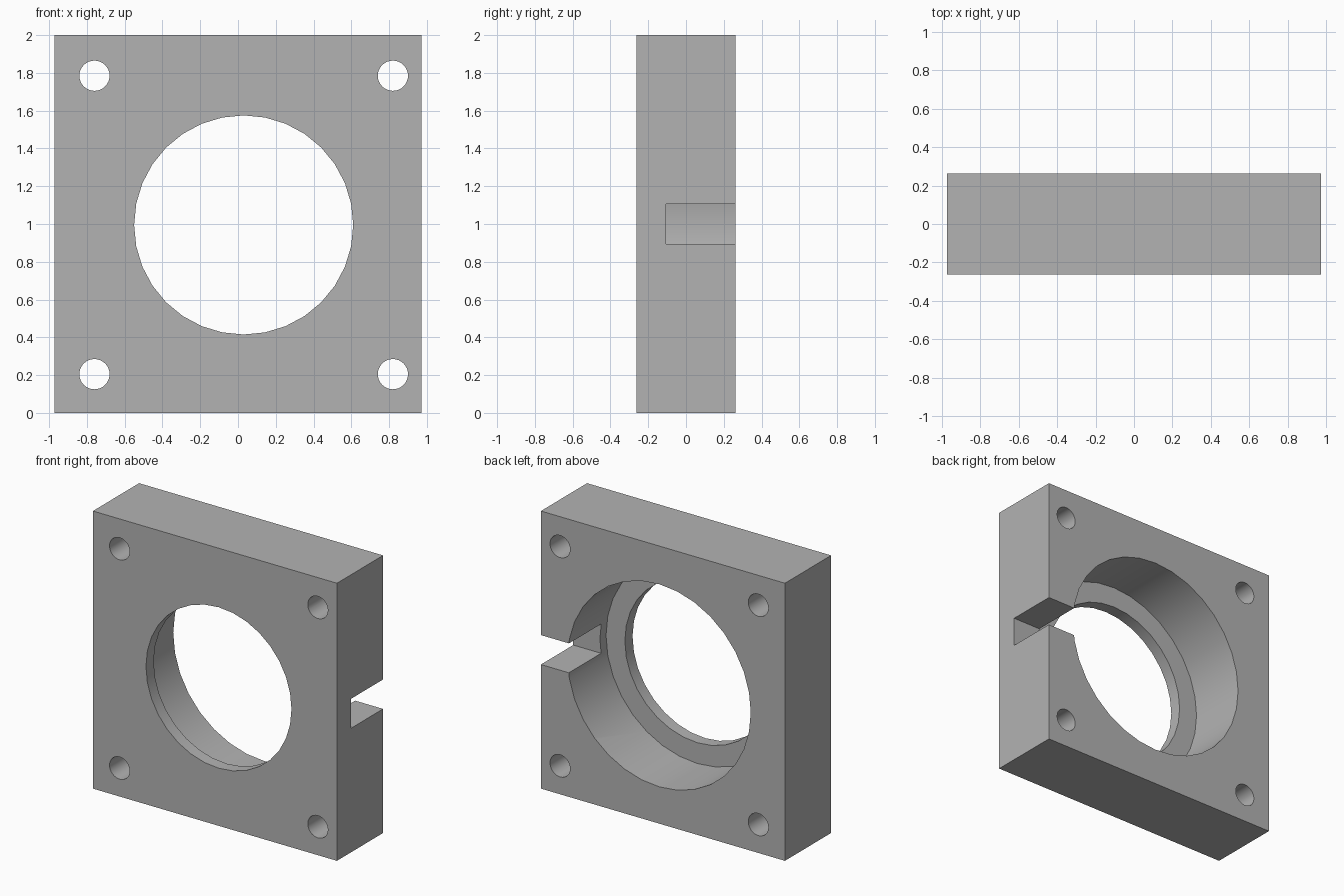
import bpy
import math

cube = bpy.data.objects.get("Cube")
if cube:
    bpy.data.objects.remove(cube, do_unlink=True)

WIDTH, DEPTH, HEIGHT = 1.945, 0.525, 2.0
BACK = DEPTH / 2
CX, CZ = 0.03, 0.995      # shared centre of all holes
BOLT_OFFSET = 0.79

grey = bpy.data.materials.new("plain grey")
grey.use_nodes = True
colour = (0.45, 0.45, 0.45, 1)
grey.diffuse_color = colour
grey.node_tree.nodes["Principled BSDF"].inputs["Base Color"].default_value = colour


def box(name, x0, x1, y0, y1, z0, z1):
    bpy.ops.mesh.primitive_cube_add(
        size=1, location=((x0 + x1) / 2, (y0 + y1) / 2, (z0 + z1) / 2))
    obj = bpy.context.object
    obj.name = name
    obj.scale = (x1 - x0, y1 - y0, z1 - z0)
    bpy.ops.object.transform_apply(location=False, rotation=False, scale=True)
    obj.data.materials.append(grey)
    return obj


def cylinder(name, x, z, radius, y0, y1):
    bpy.ops.mesh.primitive_cylinder_add(
        vertices=32, radius=radius, depth=y1 - y0,
        location=(x, (y0 + y1) / 2, z), rotation=(math.pi / 2, 0, 0))
    obj = bpy.context.object
    obj.name = name
    obj.data.materials.append(grey)
    return obj


def cut(target, cutter):
    cutter.hide_render = True
    mod = target.modifiers.new(cutter.name, "BOOLEAN")
    mod.operation = "DIFFERENCE"
    mod.solver = "EXACT"
    mod.object = cutter
    bpy.context.view_layer.objects.active = target
    bpy.ops.object.modifier_apply(modifier=mod.name)
    bpy.data.objects.remove(cutter, do_unlink=True)


# Square mounting block
block = box("mounting_block", -WIDTH / 2, WIDTH / 2, -BACK, BACK, 0, HEIGHT)

# Through opening and the wider recess behind its thin front lip
cut(block, cylinder("centre_opening", CX, CZ, 0.58, -0.5, 0.5))
cut(block, cylinder("back_recess", CX, CZ, 0.73, -0.175, 0.5))

# Slot from the left edge into the recess
cut(block, box("side_slot", 0.5, 1.2, -0.105, 0.5, 0.894, 1.106))

# Four bolt holes
for sx in (-1, 1):
    for sz in (-1, 1):
        cut(block, cylinder("bolt_hole", CX + sx * BOLT_OFFSET,
                            CZ + sz * BOLT_OFFSET, 0.08, -0.5, 0.5))

# Smooth bores with crisp edges
bpy.ops.object.select_all(action="DESELECT")
block.select_set(True)
bpy.context.view_layer.objects.active = block
bpy.ops.object.shade_smooth_by_angle(angle=math.radians(30))
